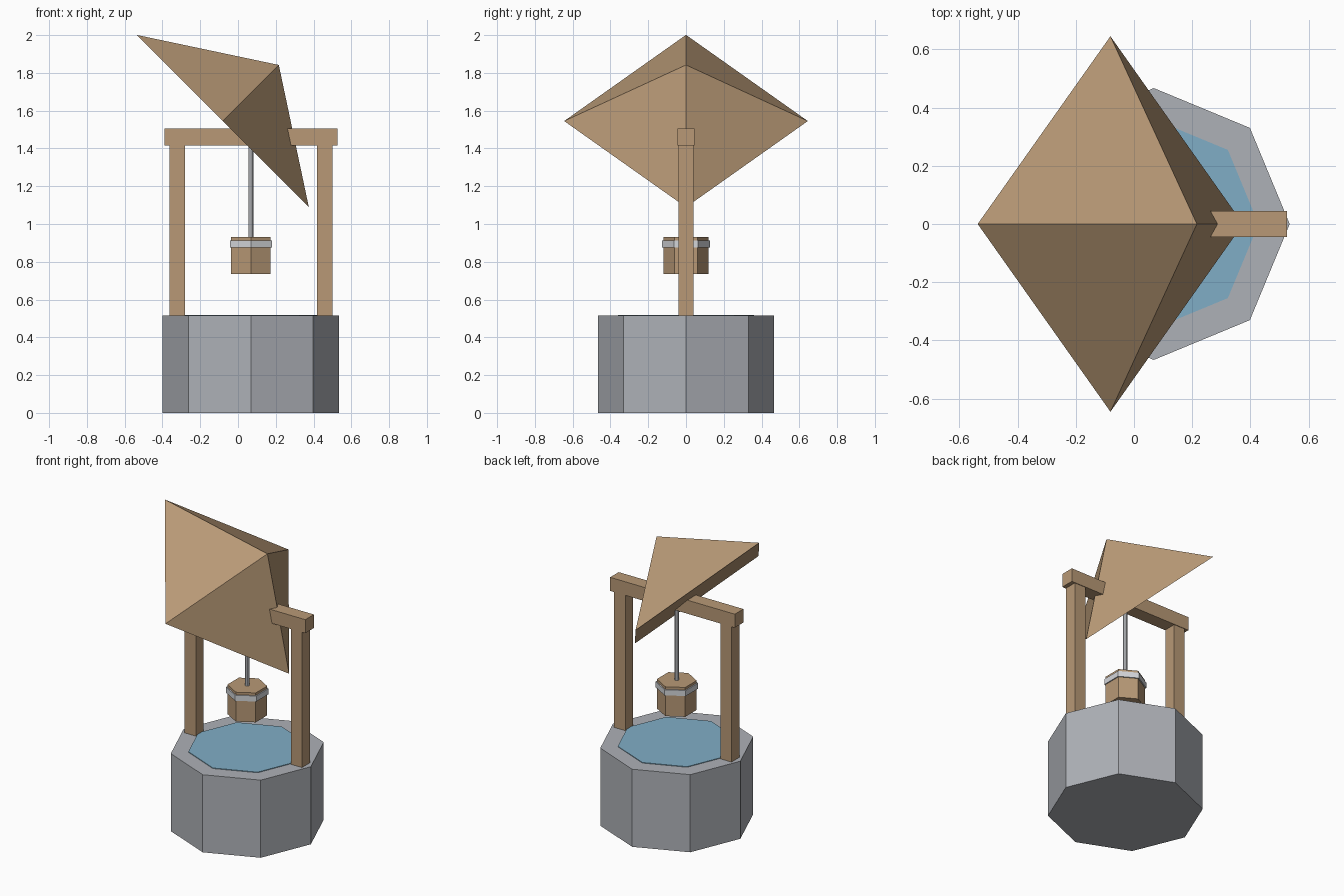
import bpy
from math import pi, radians

cube = bpy.data.objects.get("Cube")
if cube:
    bpy.data.objects.remove(cube, do_unlink=True)


def srgb(*rgb):
    return tuple(((c / 255 + 0.055) / 1.055) ** 2.4 for c in rgb) + (1.0,)


def material(name, colour):
    mat = bpy.data.materials.new(name)
    mat.use_nodes = True
    mat.diffuse_color = colour
    bsdf = mat.node_tree.nodes["Principled BSDF"]
    bsdf.inputs["Base Color"].default_value = colour
    bsdf.inputs["Roughness"].default_value = 0.8
    return mat


wood = material("wood", srgb(184, 153, 118))
stone = material("stone", srgb(174, 177, 183))
metal = material("pale metal", srgb(212, 214, 218))
water_blue = material("water blue", srgb(128, 174, 198))

AXIS_X = 0.068  # centre line of the well
RIM = 0.515     # top of the stone wall


def finish(name, mat):
    obj = bpy.context.object
    obj.name = obj.data.name = name
    obj.data.materials.append(mat)
    return obj


def prism(name, mat, sides, radius, bottom, top, turn=0.0):
    """Upright prism on the well's centre line; turn 0 puts a corner on the y axis."""
    bpy.ops.mesh.primitive_cylinder_add(
        vertices=sides, radius=radius, depth=top - bottom,
        location=(AXIS_X, 0, (bottom + top) / 2), rotation=(0, 0, turn))
    return finish(name, mat)


def box(name, mat, x, width, depth, bottom, top):
    bpy.ops.mesh.primitive_cube_add(size=1, location=(x, 0, (bottom + top) / 2))
    obj = finish(name, mat)
    obj.scale = (width, depth, top - bottom)
    return obj


# Stone wall and water surface
prism("well_wall", stone, 8, 0.467, 0, RIM)
prism("water", water_blue, 8, 0.36, RIM - 0.004, RIM + 0.004)

# Timber frame
for side, name in ((-1, "right_post"), (1, "left_post")):
    box(name, wood, AXIS_X + side * 0.39, 0.082, 0.082, RIM - 0.005, 1.42)
box("crossbeam", wood, AXIS_X, 0.915, 0.09, 1.415, 1.505)

# Hanging bucket
prism("rope", metal, 8, 0.013, 0.92, 1.43)
prism("bucket", wood, 6, 0.12, 0.735, 0.93)
prism("bucket_band", metal, 6, 0.128, 0.876, 0.913)

# Tilted pyramid roof: base centre at (-0.08, 0, 1.545), leaning 45 degrees to +x
HEIGHT = 0.42
lean = HEIGHT / 2 * 0.5 ** 0.5
bpy.ops.mesh.primitive_cone_add(
    vertices=4, radius1=0.645, radius2=0, depth=HEIGHT,
    location=(-0.081 + lean, 0, 1.545 + lean), rotation=(0, radians(45), 0))
finish("roof", wood)
